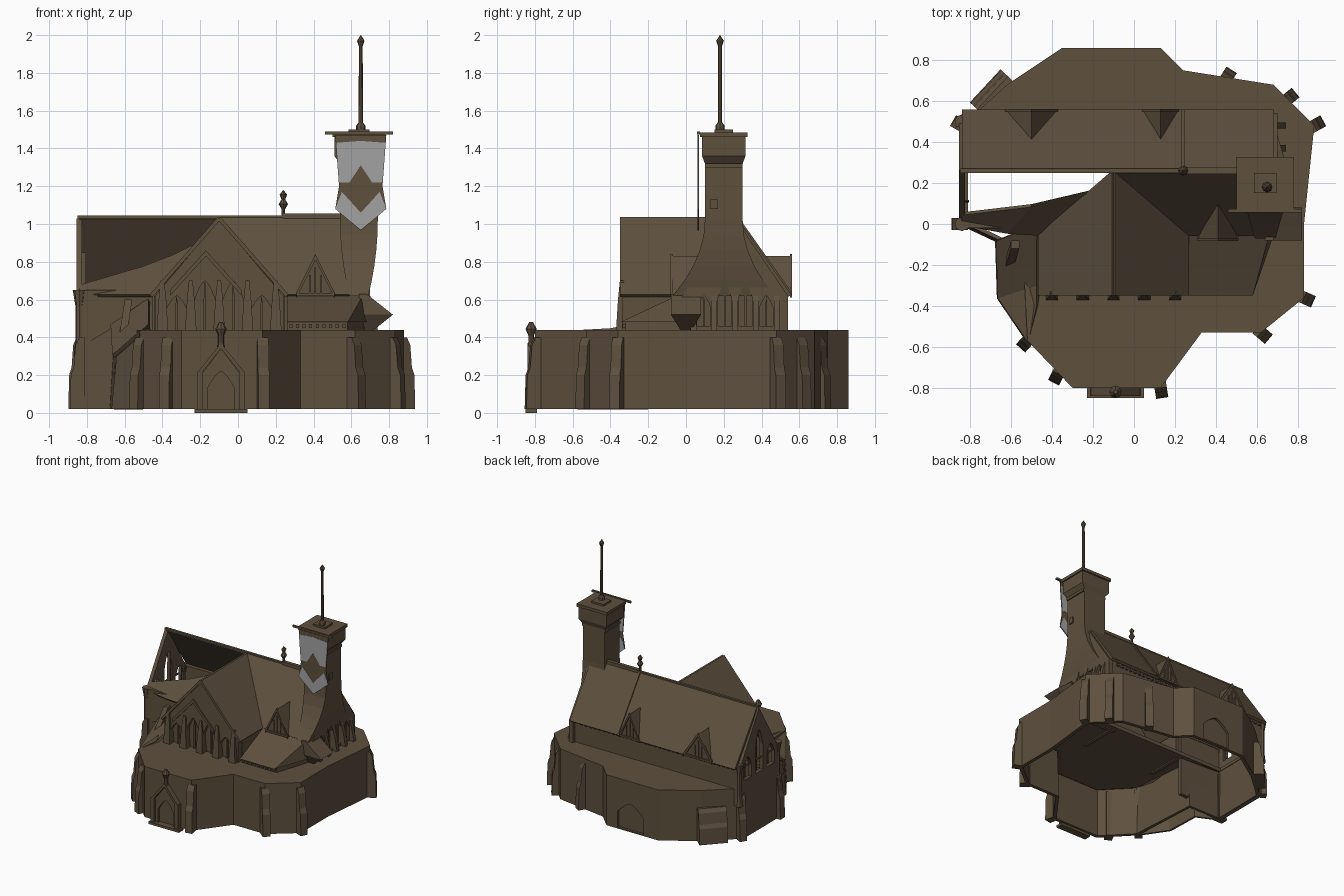
import bpy, bmesh, math
from mathutils import Matrix

cube = bpy.data.objects.get("Cube")
if cube:
    bpy.data.objects.remove(cube, do_unlink=True)

# Shared levels and lines of the building
GROUND, TERRACE, EAVE, RIDGE = 0.02, 0.44, 0.62, 1.03
WEST, EAST = -0.84, 0.68
FRONT, CREST, REAR = 0.0, 0.26, 0.55
WING_X, WING_Y, WING_HALF = -0.1, -0.35, 0.36
TOWER_X, TOWER_Y = 0.64, 0.2
DOOR_X, DOOR_Y = -0.09, -0.82


def material(name, rgb):
    mat = bpy.data.materials.new(name)
    mat.use_nodes = True
    mat.diffuse_color = (*rgb, 1)
    mat.node_tree.nodes["Principled BSDF"].inputs["Base Color"].default_value = (*rgb, 1)
    return mat


STONE = material("brown_stone", (0.112, 0.08, 0.048))
CLOTH = material("grey_cloth", (0.37, 0.36, 0.36))


def finish(name, bm, mat=STONE):
    bmesh.ops.remove_doubles(bm, verts=bm.verts, dist=0.0005)
    bmesh.ops.recalc_face_normals(bm, faces=bm.faces)
    mesh = bpy.data.meshes.new(name)
    bm.to_mesh(mesh)
    bm.free()
    mesh.materials.append(mat)
    ob = bpy.data.objects.new(name, mesh)
    bpy.context.collection.objects.link(ob)
    return ob


def loft(name, rings, mat=STONE, closed=True, matrix=Matrix()):
    """Skin a stack of equal rings, capped when closed."""
    bm = bmesh.new()
    loops = [[bm.verts.new(point) for point in ring] for ring in rings]
    count = len(loops[0])
    for low, high in zip(loops, loops[1:]):
        for i in range(count if closed else count - 1):
            j = (i + 1) % count
            bm.faces.new((low[i], low[j], high[j], high[i]))
    if closed:
        bm.faces.new(loops[0])
        bm.faces.new(loops[-1])
    bm.transform(matrix)
    return finish(name, bm, mat)


def prism(name, points, axis, start, end, mat=STONE):
    """Extrude a flat outline along an axis."""
    slot = "xyz".index(axis)
    rings = [[(*p[:slot], t, *p[slot:]) for p in points] for t in (start, end)]
    return loft(name, rings, mat)


def rect(centre, half):
    (x, y), (w, d) = centre, half
    return [(x - w, y - d), (x + w, y - d), (x + w, y + d), (x - w, y + d)]


def box(name, centre, half, bottom, top):
    return prism(name, rect(centre, half), "z", bottom, top)


def mirrored(centre, side):
    """Complete a symmetrical outline from its right side."""
    return [(centre + u, v) for u, v in side] + [(centre - u, v) for u, v in reversed(side)]


def gable(centre, half, bottom, eave, top):
    return mirrored(centre, [(half, bottom), (half, eave), (0, top)])


def coping(name, centre, half, low, peak, start, end, thick=0.03):
    side = [(0, peak - thick), (half, low - thick), (half, low), (0, peak)]
    return prism(name, mirrored(centre, side), "y", start, end)


def arch(centre, half, bottom, top):
    """Pointed arch outline."""
    rise = (top - bottom) * 0.4
    curve = [(half * i / 4, top - rise * (i / 4) ** 1.5) for i in range(4, -1, -1)]
    return mirrored(centre, [(half, bottom)] + curve)


def turned(name, x, y, bottom, top, radii):
    """Round part with radii spaced evenly up its height."""
    step = (top - bottom) / (len(radii) - 1)
    turns = [math.tau * i / 8 for i in range(8)]
    return loft(name, [[(x + r * math.cos(a), y + r * math.sin(a), bottom + step * k) for a in turns]
                       for k, r in enumerate(radii)])


def modify(ob, kind, **settings):
    mod = ob.modifiers.new(kind, kind)
    for key, value in settings.items():
        setattr(mod, key, value)
    bpy.context.view_layer.objects.active = ob
    bpy.ops.object.modifier_apply(modifier=mod.name)


def cut(ob, tool):
    modify(ob, "BOOLEAN", operation="DIFFERENCE", solver="EXACT", object=tool)
    bpy.data.objects.remove(tool, do_unlink=True)


def window(wall, axis, centre, half, bottom, top, face, depth=0.02):
    """Cut a pointed window into a wall face and stand a mullion in it."""
    inward = -math.copysign(depth, face)
    cut(wall, prism("cutter", arch(centre, half, bottom, top), axis, face + inward, face - inward))
    prism("mullion", arch(centre, half / 8, bottom, top), axis, face + inward, face + inward / 2)


def sheet(name, *rows, thick=0.02):
    ob = loft(name, rows, closed=False)
    modify(ob, "SOLIDIFY", thickness=thick, offset=0)
    return ob


# Walled terrace with a flat coping band around its floor
outline = [(-0.3, -0.8), (0.13, -0.8), (0.33, -0.53), (0.62, -0.53), (0.83, -0.36), (0.83, FRONT),
           (0.88, 0.48), (EAST, EAST), (0.24, 0.75), (0.13, 0.86), (-0.35, 0.86), (-0.62, EAST),
           (WEST, 0.48), (WEST, FRONT), (-REAR, FRONT), (-0.52, -0.57)]
bm = bmesh.new()
floor = bm.faces.new([bm.verts.new((x, y, TERRACE)) for x, y in outline])
skirt = bmesh.ops.extrude_edge_only(bm, edges=floor.edges[:])["geom"]
lower = [v for v in skirt if isinstance(v, bmesh.types.BMVert)]
bmesh.ops.translate(bm, verts=lower, vec=(0, 0, GROUND - TERRACE))
bmesh.ops.recalc_face_normals(bm, faces=bm.faces)
bmesh.ops.inset_region(bm, faces=[floor], thickness=0.05)
terrace = finish("terrace", bm)
if any(face.normal.z < -0.5 for face in terrace.data.polygons):
    terrace.data.flip_normals()
modify(terrace, "SOLIDIFY", thickness=0.03, offset=-1)
cut(terrace, box("hall_opening", (-0.08, CREST), (0.73, 0.21), 0.3, 0.6))
cut(terrace, prism("rear_arch", arch(DOOR_X, 0.12, 0.03, 0.25), "y", 0.84, 0.9))


def buttress(spot, half=0.03, height=0.4):
    x, y = spot
    steps = zip((0.05, 0.045, 0.03, 0.02, 0), (GROUND, height / 2, height * 0.6, height * 0.9, height))
    place = Matrix.Translation((x, y, 0)) @ Matrix.Rotation(math.atan2(y, x), 4, "Z")
    loft("buttress", [[(-0.03, -half, z), (out, -half, z), (out, half, z), (-0.03, half, z)]
                      for out, z in steps], matrix=place)


# Buttresses around the terrace, with a broad one at the back
for corner in (1, 3, 4, 6, 12, 13, 15):
    buttress(outline[corner])
for spot in ((-0.37, -0.73), (0.75, 0.61), (0.45, 0.71)):
    buttress(spot)
buttress((-0.69, 0.64), half=0.11, height=0.3)

# Broken wall, rubble and a fallen beam at the front left corner
foot = [(-0.88, GROUND), (-0.67, -0.08), (-0.66, -0.36), (-0.51, -0.58)]
jagged = (0.34, 0.46, 0.3, 0.43)
sheet("broken_wall", [(x, y, GROUND) for x, y in foot],
      [(x * 0.96, y * 0.96, z) for (x, y), z in zip(foot, jagged)])
sheet("rubble_slope", [(x, y, z) for (x, y), z in zip(foot[1:], jagged[1:])],
      [(-0.47, FRONT, 0.6), (-0.47, -0.3, 0.46), (-0.47, -0.4, TERRACE)])
loft("fallen_beam", [[(x, y, z) for x, y in rect((x, y), (0.02, 0.02))]
                     for x, y, z in ((-0.64, -0.3, 0.2), (-0.58, -0.1, 0.6))])

# Entrance porch with a recessed door
porch = prism("porch", gable(DOOR_X, 0.1, GROUND, 0.21, 0.34), "y", DOOR_Y, DOOR_Y + 0.04)
cut(porch, prism("door_recess", arch(DOOR_X, 0.07, 0, 0.22), "y", DOOR_Y - 0.02, DOOR_Y + 0.02))
coping("porch_coping", DOOR_X, 0.12, 0.22, 0.37, DOOR_Y - 0.02, DOOR_Y + 0.04)
box("porch_step", (DOOR_X, DOOR_Y), (0.14, 0.03), 0, GROUND)
for side in (-1, 1):
    box("porch_post", (DOOR_X + side * 0.11, DOOR_Y), (0.015, 0.02), GROUND, 0.22)
turned("porch_finial", DOOR_X, DOOR_Y, 0.34, 0.48, (0.02, 0.015, 0.015, 0.03, 0.01))

# Great hall long walls
middle, length = (WEST + EAST) / 2, (EAST - WEST) / 2
box("hall_rear_wall", (middle, REAR - 0.05), (length, 0.015), 0.3, EAVE + 0.03)
box("hall_front_wall", (TERRACE, FRONT), (0.24, 0.015), 0.4, EAVE)
box("broken_front_wall", (-0.65, FRONT), (0.2, 0.015), 0.1, EAVE)
box("wall_cornice", (-0.74, FRONT), (0.12, 0.02), EAVE, EAVE + 0.03)
for i in range(34):
    box("eave_dentil", (middle + length * (i - 17) / 18, REAR - 0.03), (0.01, 0.01), 0.6, EAVE)

# Hall end walls with pointed windows
west = prism("west_gable", gable(CREST, 0.25, GROUND, EAVE, RIDGE), "x", WEST - 0.015, WEST + 0.015)
east = prism("east_gable", gable(CREST, 0.28, 0.3, EAVE, RIDGE), "x", EAST - 0.02, EAST + 0.02)
for i in (-1, 0, 1):
    window(west, "x", CREST + i * 0.15, 0.05, 0.5, 0.85 - abs(i) * 0.17, WEST - 0.015, depth=0.05)
    box("west_transom", (WEST, CREST + i * 0.15), (0.006, 0.05), 0.6, 0.61)
for i in (-1.5, -0.5, 0.5, 1.5):
    window(east, "x", CREST + i * 0.11, 0.036, 0.46, 0.74 - abs(i) * 0.08, EAST + 0.02)
for i in range(-2, 3):
    y = CREST + i * 0.11
    loft("east_pier", [[(x, v, z) for x, v in rect((EAST, y), (reach, 0.015))]
                       for reach, z in ((0.06, TERRACE), (0.04, REAR), (0.02, EAVE))])
for y in (FRONT, REAR - 0.05):
    turned("corner_shaft", WEST, y, 0.3, EAVE + 0.03, (0.03, 0.02, 0.02, 0.02, 0.035))

# Roofs, with the front left part collapsed
valley = (WING_X - WING_HALF, FRONT - 0.05, EAVE)
crossing = (WING_X, CREST, RIDGE)
sheet("rear_roof", [(x, CREST, RIDGE) for x in (WEST, EAST)], [(x, REAR, EAVE) for x in (WEST, EAST)])
sheet("front_roof", [crossing, (EAST, CREST, RIDGE)],
      [(WING_X + WING_HALF, valley[1], EAVE), (EAST, valley[1], EAVE)])
for side in (-WING_HALF, WING_HALF):
    sheet("cross_roof", [(WING_X, WING_Y, RIDGE), crossing],
          [(WING_X + side, WING_Y, EAVE), (WING_X + side, valley[1], EAVE)])
sheet("sagging_roof", [(WEST, 0.05, 0.67), (-0.5, 0.09, 0.77), (-0.2, 0.16, 0.9), crossing],
      [(WEST, FRONT, EAVE), (-0.62, FRONT - 0.04, EAVE), valley, crossing])
box("main_ridge", (-0.3, CREST), (REAR, 0.01), RIDGE, RIDGE + 0.015)
box("east_ridge", (0.4, CREST), (0.16, 0.015), RIDGE, RIDGE + 0.025)
sheet("roof_seam", *[[(x, y, z + 0.015) for x in (0.23, 0.25)] for y, z in ((CREST, RIDGE), (REAR, EAVE))])
turned("ridge_finial", 0.24, CREST, RIDGE, 1.18, (0.012, 0.01, 0.01, 0.025, 0.01, 0.02, 0.001))

# Dormers with triangular barred windows
for x, half, y, depth in ((-0.5, 0.13, REAR, 0.15), (0.13, 0.09, REAR, 0.15), (0.41, 0.1, -0.07, -0.18)):
    out = math.copysign(0.012, depth)
    peak, sill = 0.83, [(x - half, y, EAVE), (x + half, y, EAVE)]
    loft("dormer", [[*sill, (x, y, peak)], [*sill, (x, y - depth, peak)]])
    coping("dormer_trim", x, half, EAVE + 0.02, peak + 0.01, y, y + out)
    box("dormer_sill", (x, y), (half, abs(out)), EAVE, EAVE + 0.015)
    for i in (-1, 0, 1):
        box("dormer_bar", (x + i * 0.03, y), (0.004, 0.008), EAVE, peak - 0.06 - abs(i) * 0.04)

# Cross wing front with deep windows, a small gable and piers
face = WING_Y + 0.01
wing = prism("cross_wing_front", gable(WING_X, 0.34, TERRACE - 0.02, EAVE, RIDGE - 0.01), "y", face, face + 0.04)
for i in (-1.5, -0.5, 0.5, 1.5):
    window(wing, "y", WING_X + i * 0.15, 0.055, TERRACE, 0.74 - abs(i) * 0.08, face, depth=0.03)
coping("small_gable", WING_X - 0.07, 0.19, EAVE + 0.03, 0.86, WING_Y, face)
for i in range(-2, 3):
    loft("wing_pier", [[(x, y, z) for x, y in rect((WING_X + i * 0.15, face), (half, reach))]
                       for half, reach, z in ((0.03, 0.03, TERRACE), (0.02, 0.02, 0.6), (0.01, 0.01, 0.7))])
for side in (-1, 1):
    box("wing_side_wall", (WING_X + side * 0.33, -0.15), (0.015, 0.15), 0.4, EAVE)

# Lean-to at the front right
left, corner = 0.26, 0.58
loft("lean_to_wall", [[(left, WING_Y + 0.03, z), (corner, WING_Y + 0.03, z), (EAST, FRONT, z), (left, FRONT, z)]
                      for z in (0.42, 0.48)])
loft("lean_to_roof", [[(left, WING_Y, 0.48), (corner, WING_Y, 0.48), (EAST + 0.02, FRONT, 0.48), (left, FRONT, 0.48)],
                      [(left, -0.05, EAVE), (EAST - 0.02, -0.05, EAVE), (EAST, FRONT, EAVE), (left, FRONT, EAVE)]])
for i in range(9):
    box("lean_to_dentil", (left + 0.02 + i * 0.035, WING_Y + 0.03), (0.008, 0.015), 0.45, 0.47)

# Small corbelled bay with a sloping roof at the east corner
bay_foot, bay_eave, bay_top = (0.03, 0.72, TERRACE), (0.08, 0.82, 0.52), (0.08, EAST, EAVE + 0.01)
loft("corner_bay", [[(EAST - 0.04, -half, z), (x, -half, z), (x, half, z), (EAST - 0.04, half, z)]
                    for half, x, z in (bay_foot, bay_eave, bay_top)])

# Tower, flared into the east gable
flare = [(0.1 - 0.05 * (1 - t) ** 2, 0.1 + 0.17 * (1 - t) ** 2, EAVE + 0.4 * t)
         for t in (i / 5 for i in range(6))]
loft("tower", [[(x, y, z) for x, y in rect((TOWER_X, TOWER_Y), (w, d))]
               for w, d, z in flare + [(0.1, 0.1, 1.32), (0.13, 0.115, 1.36), (0.13, 0.115, 1.46)]])
for name, half, bottom, top in (("tower_band", 0.11, 1.3, 1.32), ("tower_cap", 0.14, 1.46, 1.485),
                                ("pole_plinth", 0.055, 1.48, 1.5)):
    box(name, (TOWER_X, TOWER_Y), (half, half * 0.9), bottom, top)
box("tower_slit", (TOWER_X + 0.1, TOWER_Y - 0.05), (0.01, 0.02), 1.08, 1.13)
turned("pole_foot", TOWER_X + 0.01, TOWER_Y - 0.02, 1.5, 1.54, (0.025, 0.025, 0.01))
turned("flag_pole", TOWER_X + 0.01, TOWER_Y - 0.02, 1.5, 1.95, (0.012, 0.01))
turned("pole_tip", TOWER_X + 0.01, TOWER_Y - 0.02, 1.94, 2, (0.01, 0.02, 0.001))

# Banner with grey panels on both faces
hang = TOWER_Y - 0.135
box("banner_bar", (TOWER_X, hang), (0.18, 0.008), 1.475, 1.49)
for name, half, mat, side in (
        ("banner", 0.003, STONE, [(0.135, 1.47), (0.115, 1.2), (0.135, 1.08), (0, 0.965)]),
        ("banner_upper_panel", 0.0045, CLOTH, [(0, 1.44), (0.132, 1.43), (0.116, 1.22), (0.06, 1.22), (0, 1.31)]),
        ("banner_chevron", 0.0045, CLOTH, [(0, 1.06), (0.1, 1.17), (0.135, 1.08), (0, 0.97)])):
    prism(name, mirrored(TOWER_X + 0.01, side), "y", hang - half, hang + half, mat)
